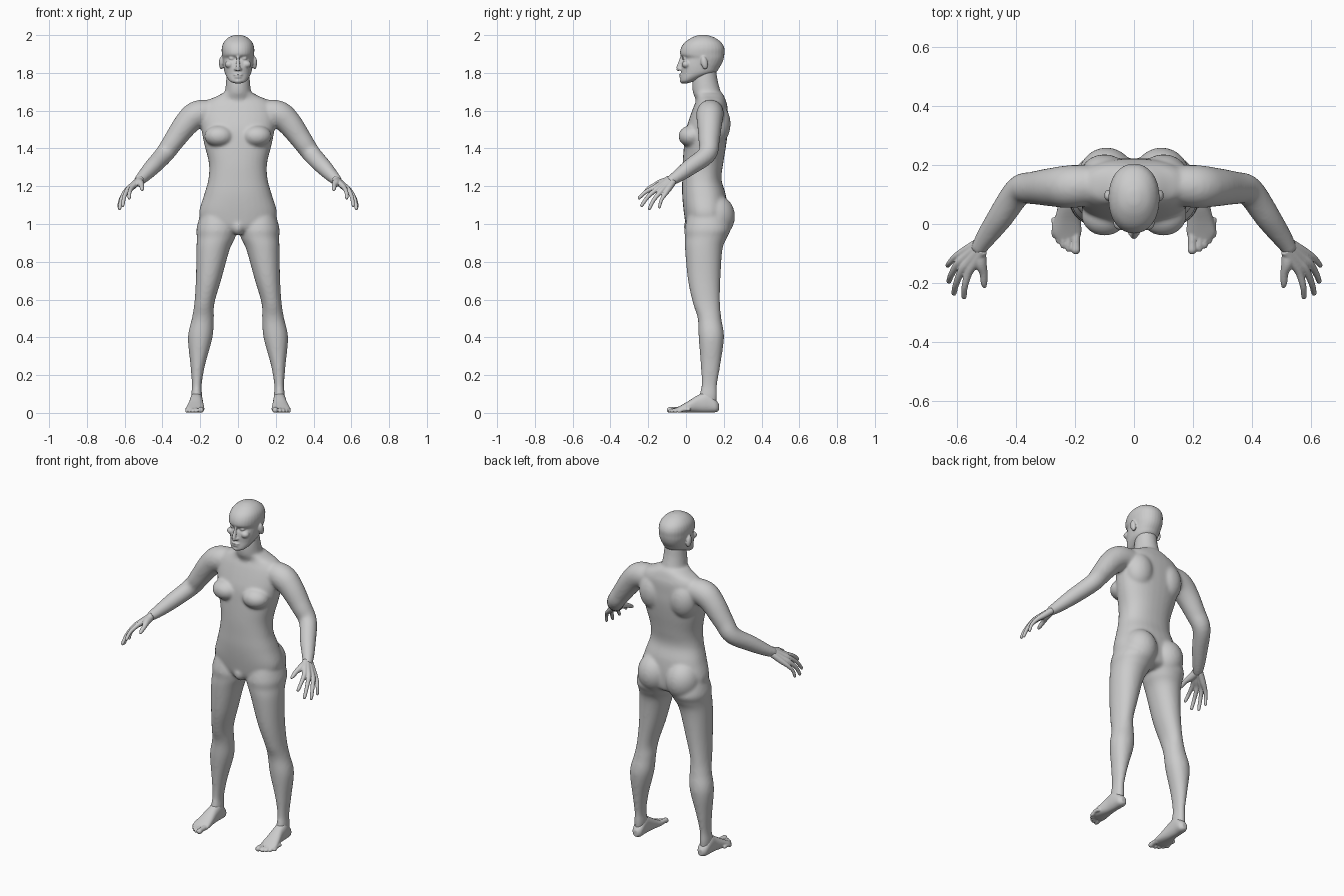
import bpy, bmesh
from math import cos, sin, pi, copysign
from mathutils import Vector, Matrix

X, Y, Z = Vector((1, 0, 0)), Vector((0, 1, 0)), Vector((0, 0, 1))


def spline(rows, steps=5):
    """Catmull-Rom interpolation through rows of numbers."""
    out = []
    for i in range(len(rows) - 1):
        p0, p1, p2, p3 = rows[max(i - 1, 0)], rows[i], rows[i + 1], rows[min(i + 2, len(rows) - 1)]
        for k in range(steps):
            t = k / steps
            out.append([0.5 * (2 * b + (c - a) * t + (2 * a - 5 * b + 4 * c - d) * t * t
                               + (3 * b - a - 3 * c + d) * t ** 3)
                        for a, b, c, d in zip(p0, p1, p2, p3)])
    return out + [list(rows[-1])]


def loft(bm, rows, s=1, axes=None, n=2.0, sides=32):
    """Closed skin through rows of (x, y, z, half width, half depth)."""
    rows = spline(rows)
    cs = [Vector((s * r[0], r[1], r[2])) for r in rows]
    rings = []
    for i, r in enumerate(rows):
        if axes:
            u, v = axes
        else:
            t = (cs[min(i + 1, len(cs) - 1)] - cs[max(i - 1, 0)]).normalized()
            u = Z.cross(t).normalized()
            v = t.cross(u)
        ring = []
        for k in range(sides):
            c, d = cos(2 * pi * k / sides), sin(2 * pi * k / sides)
            p = u * (r[3] * copysign(abs(c) ** (2 / n), c)) + v * (r[4] * copysign(abs(d) ** (2 / n), d))
            ring.append(bm.verts.new(cs[i] + p))
        rings.append(ring)
    for a, b in zip(rings, rings[1:]):
        for k in range(sides):
            j = (k + 1) % sides
            bm.faces.new((a[k], a[j], b[j], b[k]))
    bm.faces.new(rings[0][::-1])
    bm.faces.new(rings[-1])


def stack(bm, rows, s=1, n=2.0):
    """Horizontal rings from (z, x, half width, front y, back y)."""
    loft(bm, [(x, (f + b) / 2, z, a, (b - f) / 2) for z, x, a, f, b in rows], s, (X, Y), n)


def tube(bm, rows, s=1):
    """Round tube from (x, y, z, radius)."""
    loft(bm, [(*r, r[3]) for r in rows], s, sides=20)


def ball(bm, c, r, rot=0):
    m = Matrix.Translation(c) @ Matrix.Rotation(rot, 4, 'X') @ Matrix.Diagonal((*r, 1))
    bmesh.ops.create_icosphere(bm, subdivisions=4, radius=1, matrix=m)


def finish(bm, name, voxel, smooth):
    """Fuse overlapping pieces into one smooth skin."""
    bmesh.ops.recalc_face_normals(bm, faces=bm.faces)
    me = bpy.data.meshes.new(name)
    bm.to_mesh(me)
    bm.free()
    ob = bpy.data.objects.new(name, me)
    bpy.context.collection.objects.link(ob)
    m = ob.modifiers.new("fuse", 'REMESH')
    m.mode, m.voxel_size, m.use_smooth_shade = 'VOXEL', voxel, True
    m = ob.modifiers.new("relax", 'SMOOTH')
    m.factor, m.iterations = 0.5, smooth


# Body: torso and neck
bm = bmesh.new()
stack(bm, [(.95, 0, .09, .04, .17), (.975, 0, .17, .005, .215), (1.05, 0, .207, -.01, .222),
           (1.15, 0, .181, -.02, .212), (1.235, 0, .157, -.02, .188), (1.32, 0, .154, -.018, .197),
           (1.42, 0, .178, -.01, .213), (1.5, 0, .194, .0, .222), (1.56, 0, .2, .018, .222),
           (1.62, 0, .19, .04, .22), (1.655, 0, .16, .055, .21), (1.675, 0, .115, .055, .203),
           (1.692, 0, .083, .045, .193)], n=2.3)
stack(bm, [(1.6, 0, .09, .06, .2), (1.66, 0, .085, .05, .195), (1.7, 0, .07, .035, .184),
           (1.76, 0, .063, .035, .168), (1.82, 0, .058, .05, .16)])
ball(bm, (0, .03, .985), (.035, .042, .045))
for s in (1, -1):
    # Chest, shoulder blades and buttocks
    ball(bm, (s * .1, .03, 1.465), (.078, .07, .058))
    ball(bm, (s * .1, .16, 1.53), (.085, .076, .11))
    ball(bm, (s * .093, .155, 1.04), (.098, .104, .115))
    # Legs
    stack(bm, [(1.08, .11, .08, .02, .2), (.98, .113, .106, -.007, .235), (.93, .116, .102, -.006, .218),
               (.865, .132, .088, -.005, .193), (.705, .156, .067, .01, .182), (.58, .178, .053, .037, .18),
               (.5, .186, .058, .062, .187), (.4, .2, .065, .067, .201), (.255, .213, .039, .078, .182),
               (.15, .218, .026, .082, .165), (.09, .219, .029, .07, .165), (.04, .219, .026, .07, .16)], s, 2.1)
    # Arms
    tube(bm, [(.12, .135, 1.59, .065), (.21, .127, 1.582, .073), (.27, .125, 1.535, .067),
              (.34, .122, 1.44, .056), (.39, .112, 1.37, .05), (.455, .02, 1.3, .044),
              (.508, -.055, 1.245, .033), (.533, -.095, 1.224, .024)], s)
finish(bm, "body", .008, 10)

# Head: skull and jaw with an eye-level recess
bm = bmesh.new()
stack(bm, [(1.745, 0, .02, -.018, .01), (1.755, 0, .042, -.028, .04), (1.775, 0, .058, -.028, .09),
           (1.8, 0, .07, -.026, .155), (1.83, 0, .076, -.026, .178), (1.855, 0, .079, -.022, .193),
           (1.877, 0, .082, -.014, .2), (1.898, 0, .085, -.031, .203), (1.93, 0, .086, -.027, .203),
           (1.96, 0, .077, -.008, .188), (1.985, 0, .054, .027, .155), (1.998, 0, .025, .06, .12),
           (2.001, 0, .008, .08, .1)], n=2.15)
# Nose, lips and chin
tube(bm, [(0, -.022, 1.89, .007), (0, -.03, 1.86, .009), (0, -.04, 1.825, .012), (0, -.036, 1.812, .009)])
ball(bm, (0, -.022, 1.79), (.026, .015, .006))
ball(bm, (0, -.021, 1.777), (.022, .015, .007))
ball(bm, (0, -.015, 1.757), (.022, .018, .014))
for s in (1, -1):
    # Nostril, eye, cheek and ear
    ball(bm, (s * .012, -.028, 1.82), (.009, .012, .008))
    ball(bm, (s * .032, -.003, 1.876), (.016, .014, .009))
    ball(bm, (s * .045, .002, 1.845), (.025, .023, .02))
    ball(bm, (s * .088, .097, 1.853), (.013, .018, .035), .2)
finish(bm, "head", .0045, 4)

# Hands: knuckle, fingertip, thickness
fingers = [((.56, -.165, 1.195), (.577, -.253, 1.135), 1), ((.582, -.155, 1.185), (.612, -.24, 1.093), 1),
           ((.597, -.135, 1.17), (.629, -.198, 1.076), 1), ((.605, -.112, 1.156), (.633, -.143, 1.084), .88)]
for s, side in ((1, "left"), (-1, "right")):
    bm = bmesh.new()
    wrist, mean = Vector((.523, -.08, 1.232)), Vector((.586, -.142, 1.177))
    for k, t, w in fingers:
        k, t = Vector(k), Vector(t)
        root = wrist + (k - mean) * .4
        mid = k.lerp(t, .5) + Vector((.005, -.004, .005))
        tube(bm, [(*root, .018), (*root.lerp(k, .55), .0165), (*k, .0135 * w), (*mid, .0108 * w),
                  (*k.lerp(t, .93), .009 * w), (*t, .004)], s)
    # Thumb
    tube(bm, [(.523, -.08, 1.23, .021), (.52, -.13, 1.218, .021), (.51, -.165, 1.205, .014),
              (.508, -.2, 1.187, .011), (.505, -.216, 1.178, .005)], s)
    finish(bm, side + "_hand", .0035, 4)

    # Feet
    bm = bmesh.new()
    loft(bm, [(.218, .174, .03, .014, .018), (.218, .155, .037, .03, .034), (.22, .11, .055, .034, .054),
              (.221, .065, .048, .036, .047), (.225, .01, .031, .045, .03), (.227, -.03, .02, .049, .018),
              (.225, -.055, .015, .036, .01)], s, (X, Z), 2.3)
    for x, tip, r in ((.197, -.102, .0155), (.222, -.094, .011), (.24, -.083, .0105),
                      (.256, -.066, .01), (.27, -.047, .01)):
        tube(bm, [(x, tip + .07, .018, r), (x, tip + .035, .018, r * .9), (x, tip + .012, r, r),
                  (x, tip, r, r * .5)], s)
    finish(bm, side + "_foot", .004, 4)
